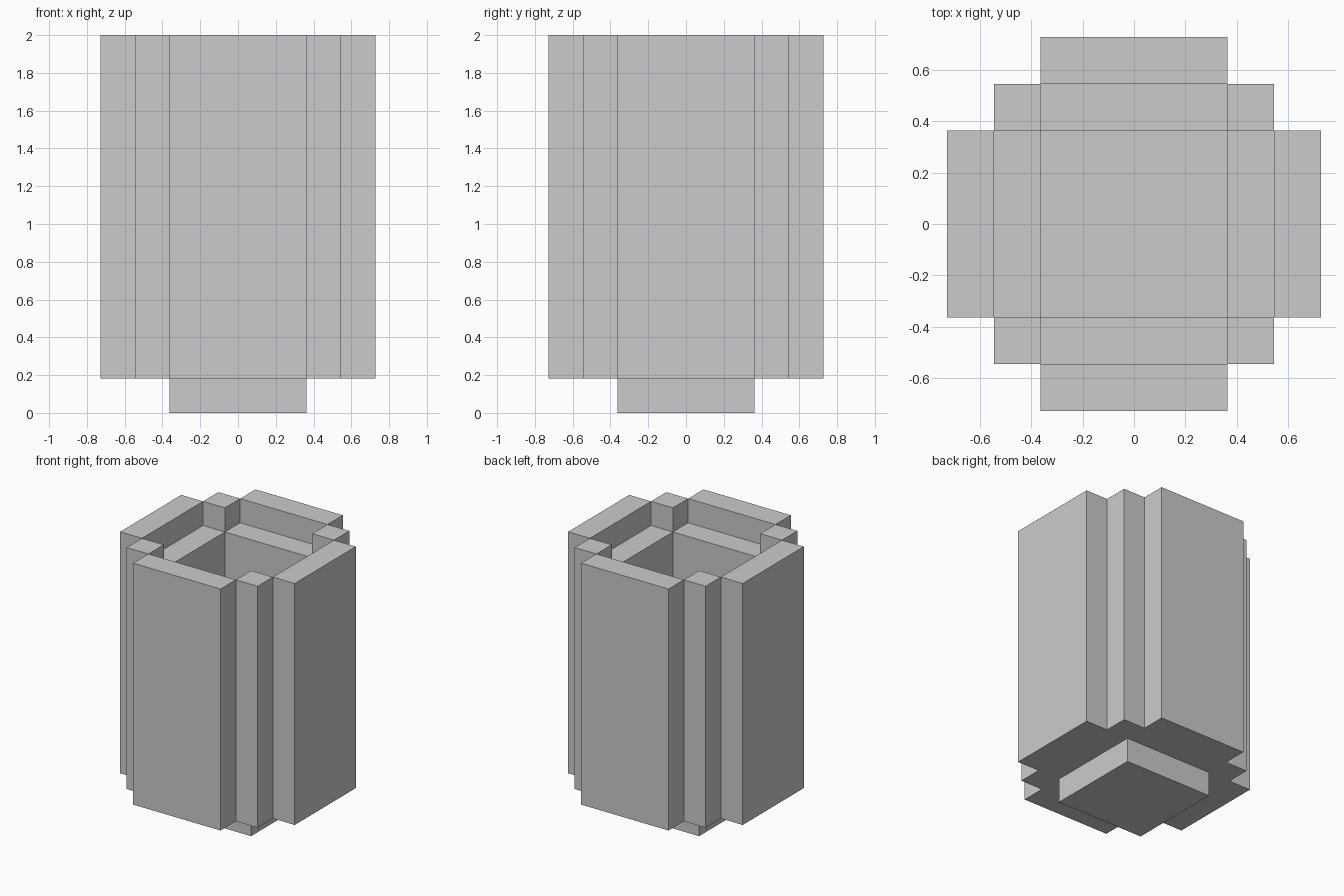
import bpy, bmesh, math
from mathutils import Vector

if "Cube" in bpy.data.objects:
    bpy.data.objects.remove(bpy.data.objects["Cube"])

U = 2 / 11                      # one block of the stepped design


def ring(i):
    """Block index 0..7 -> distance from the centre line, 0..3."""
    return int(abs(i - 3.5))


# Plan of each layer, as a test on the sorted ring distances (lo, hi)
def foot(lo, hi):
    return hi < 2


def wall(lo, hi):
    return hi >= 2 and (hi < 3 or lo < 2)


def rim(lo, hi):
    return (hi == 3 and lo < 2) or (lo == hi == 2)


layers = [(0, 1, foot), (1, 10, wall), (10, 11, rim)]


def solid(i, j, k):
    if not (0 <= i < 8 and 0 <= j < 8 and 0 <= k < len(layers)):
        return False
    return layers[k][2](*sorted((ring(i), ring(j))))


def add_face(bm, lo, hi, axis, sign):
    """Add one side of the box lo-hi, facing along sign * axis."""
    u, v = (axis + 1) % 3, (axis + 2) % 3
    pts = []
    for a, b in ((0, 0), (1, 0), (1, 1), (0, 1)):
        p = [0, 0, 0]
        p[axis] = hi[axis] if sign > 0 else lo[axis]
        p[u] = (lo[u], hi[u])[a]
        p[v] = (lo[v], hi[v])[b]
        pts.append(bm.verts.new(Vector(p) * U))
    bm.faces.new(pts if sign > 0 else pts[::-1])


# Stepped vessel: foot, thick wall and thin rim, outer skin only
bm = bmesh.new()
for k, (z0, z1, _) in enumerate(layers):
    for i in range(8):
        for j in range(8):
            if not solid(i, j, k):
                continue
            for axis in range(3):
                for sign in (-1, 1):
                    n = [i, j, k]
                    n[axis] += sign
                    if not solid(*n):
                        add_face(bm, (i - 4, j - 4, z0), (i - 3, j - 3, z1), axis, sign)

# Merge the blocks into large flat faces
bmesh.ops.remove_doubles(bm, verts=bm.verts[:], dist=1e-4)
bmesh.ops.dissolve_limit(bm, angle_limit=math.radians(1), verts=bm.verts[:], edges=bm.edges[:])

mesh = bpy.data.meshes.new("stepped_vessel")
bm.to_mesh(mesh)
bm.free()
bpy.context.collection.objects.link(bpy.data.objects.new("stepped_vessel", mesh))
